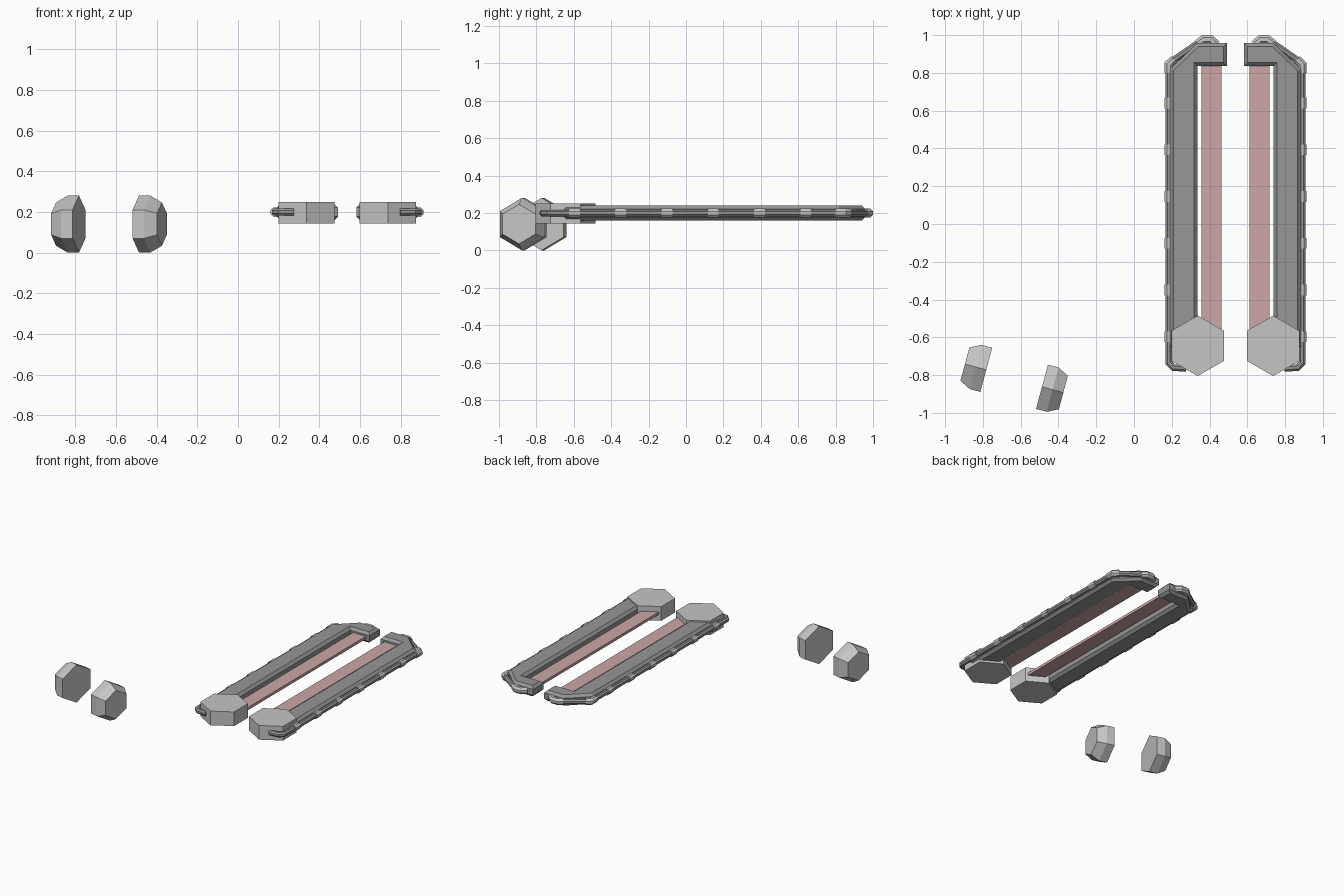
import bpy, bmesh, math
from mathutils import Vector

if "Cube" in bpy.data.objects:
    bpy.data.objects.remove(bpy.data.objects["Cube"])

AXIS_X = 0.537   # mirror plane between the two arms
MID_Z = 0.2


def material(name, rgb):
    m = bpy.data.materials.new(name)
    m.diffuse_color = (*rgb, 1.0)
    m.use_nodes = True
    m.node_tree.nodes["Principled BSDF"].inputs["Base Color"].default_value = m.diffuse_color
    return m


LIGHT = material("light_grey", (0.56, 0.56, 0.56))
MID = material("mid_grey", (0.31, 0.31, 0.31))
PINK = material("dusty_pink", (0.60, 0.39, 0.38))


def finish(bm, name, mat, mirrored=True):
    bmesh.ops.recalc_face_normals(bm, faces=bm.faces)
    me = bpy.data.meshes.new(name)
    bm.to_mesh(me)
    bm.free()
    me.materials.append(mat)
    ob = bpy.data.objects.new(name, me)
    bpy.context.collection.objects.link(ob)
    if mirrored:
        for v in me.vertices:
            v.co.x -= AXIS_X
        ob.location.x = AXIS_X
        mod = ob.modifiers.new("Mirror", 'MIRROR')
        mod.use_mirror_merge = False
    return ob


def loft(bm, rings):
    """Skin closed rings of equal length and cap both ends."""
    rings = [[bm.verts.new(p) for p in r] for r in rings]
    n = len(rings[0])
    for a, b in zip(rings, rings[1:]):
        for i in range(n):
            j = (i + 1) % n
            bm.faces.new((a[i], a[j], b[j], b[i]))
    bm.faces.new(rings[0])
    bm.faces.new(rings[-1])


def inset(poly, d):
    """Offset a clockwise outline inward by d with mitred corners."""
    out = []
    for i, p in enumerate(poly):
        p = Vector(p)
        e1 = (p - Vector(poly[i - 1])).normalized()
        e2 = (Vector(poly[(i + 1) % len(poly)]) - p).normalized()
        n1, n2 = Vector((e1.y, -e1.x)), Vector((e2.y, -e2.x))
        out.append(p + (n1 + n2) * d / (1 + n1.dot(n2)))
    return out


def tube(bm, path, r, sides=8):
    """Sweep a regular section along a flat path with mitred bends."""
    pts = [Vector(p) for p in path]
    rings = []
    for i, p in enumerate(pts):
        e1 = (p - pts[i - 1]).normalized() if i else (pts[1] - p).normalized()
        e2 = (pts[i + 1] - p).normalized() if i < len(pts) - 1 else e1
        n1, n2 = Vector((e1.y, -e1.x)), Vector((e2.y, -e2.x))
        side = (n1 + n2) / (1 + n1.dot(n2))
        ring = []
        for k in range(sides):
            a = 2 * math.pi * (k + 0.5) / sides
            q = p + side * r * math.cos(a)
            ring.append((q.x, q.y, MID_Z + r * math.sin(a)))
        rings.append(ring)
    loft(bm, rings)


# hooked arms with chamfered edges
outline = [(0.19, -0.65), (0.19, 0.82), (0.335, 0.957), (0.492, 0.957),
           (0.492, 0.836), (0.335, 0.836), (0.335, -0.65)]
bm = bmesh.new()
loft(bm, [[(x, y, z) for x, y in inset(outline, d)]
          for d, z in ((0.018, 0.16), (0, 0.178), (0, 0.222), (0.018, 0.24))])
finish(bm, "hooked_arm", MID)

# hexagonal end blocks
bm = bmesh.new()
loft(bm, [[(0.337 + 0.16 * math.sin(k * math.pi / 3),
            -0.645 + 0.16 * math.cos(k * math.pi / 3), z) for k in range(6)]
          for z in (0.145, 0.25)])
finish(bm, "hex_end_block", LIGHT)

# thin inner strips
bm = bmesh.new()
loft(bm, [[(0.357, -0.6, z), (0.357, 0.87, z), (0.462, 0.87, z), (0.462, -0.6, z)]
          for z in (0.19, 0.21)])
finish(bm, "inner_strip", PINK)

# pipe running round the outside
bm = bmesh.new()
tube(bm, [(0.277, -0.765), (0.208, -0.76), (0.184, -0.735), (0.184, 0.84),
          (0.205, 0.865), (0.345, 0.962), (0.368, 0.977), (0.405, 0.977),
          (0.43, 0.955)], 0.019)
finish(bm, "outer_pipe", MID)

# pipe clamps: six straight ones and two bent ones
bm = bmesh.new()
for i in range(6):
    y = -0.597 + i * 0.2475
    tube(bm, [(0.184, y - 0.029), (0.184, y + 0.029)], 0.025)
tube(bm, [(0.184, 0.80), (0.184, 0.845), (0.212, 0.872)], 0.025)
tube(bm, [(0.34, 0.955), (0.368, 0.977), (0.405, 0.977), (0.437, 0.948)], 0.025)
finish(bm, "pipe_clamp", LIGHT)

# loose hexagonal studs, one face tapered, facing away from each other
along = Vector((0.965, -0.26, 0)).normalized()
across = Vector((-along.y, along.x, 0))
for name, base, sign in (("left_stud", (-0.782, -0.772, 0.141), -1),
                         ("right_stud", (-0.487, -0.862, 0.141), 1)):
    bm = bmesh.new()
    rings = []
    for t, r in ((0, 0.14), (0.058, 0.14), (0.117, 0.106)):
        c = Vector(base) + along * t * sign
        rings.append([c + across * r * math.sin(k * math.pi / 3)
                      + Vector((0, 0, r * math.cos(k * math.pi / 3)))
                      for k in range(6)])
    loft(bm, rings)
    finish(bm, name, LIGHT, mirrored=False)
